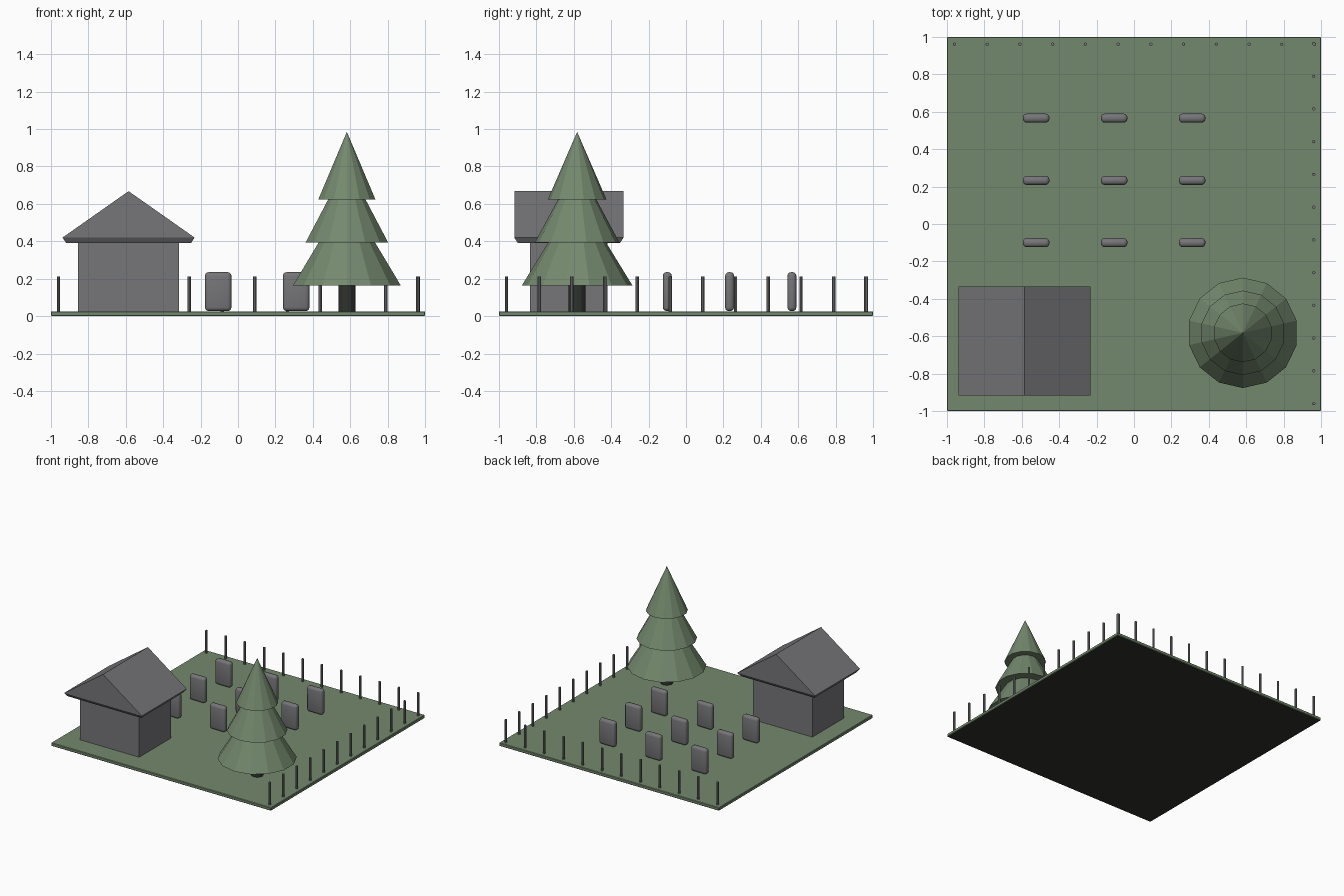
import bpy, bmesh
from mathutils import Matrix

if "Cube" in bpy.data.objects:
    bpy.data.objects.remove(bpy.data.objects["Cube"])


def material(name, rgb):
    m = bpy.data.materials.new(name)
    m.diffuse_color = (*rgb, 1)
    m.use_nodes = True
    m.node_tree.nodes["Principled BSDF"].inputs["Base Color"].default_value = m.diffuse_color
    return m


GREEN = material("muted green", (0.175, 0.25, 0.155))
GREY = material("stone grey", (0.18, 0.177, 0.186))
DARK = material("dark bark", (0.028, 0.032, 0.026))


def finish(name, bm, *mats):
    bmesh.ops.recalc_face_normals(bm, faces=bm.faces)
    me = bpy.data.meshes.new(name)
    bm.to_mesh(me)
    bm.free()
    for m in mats:
        me.materials.append(m)
    ob = bpy.data.objects.new(name, me)
    bpy.context.collection.objects.link(ob)
    return ob


def box(name, lo, hi, mat, bevel=0.0, segments=1):
    bm = bmesh.new()
    size = [b - a for a, b in zip(lo, hi)]
    mid = [(a + b) / 2 for a, b in zip(lo, hi)]
    bmesh.ops.create_cube(bm, size=1, matrix=Matrix.Translation(mid) @ Matrix.Diagonal((*size, 1)))
    if bevel:
        bmesh.ops.bevel(bm, geom=bm.edges[:], offset=bevel, segments=segments,
                        profile=0.5, affect='EDGES')
    return finish(name, bm, mat)


def cone(name, x, y, z0, z1, r0, r1, sides, mat):
    bm = bmesh.new()
    bmesh.ops.create_cone(bm, cap_ends=True, segments=sides, radius1=r0, radius2=r1,
                          depth=z1 - z0, matrix=Matrix.Translation((x, y, (z0 + z1) / 2)))
    bmesh.ops.remove_doubles(bm, verts=bm.verts, dist=1e-5)
    return finish(name, bm, mat)


# Ground slab with a dark underside
ground = box("ground", (-1, -1, 0), (1, 1, 0.026), GREEN, 0.004)
ground.data.materials.append(DARK)
for p in ground.data.polygons:
    if p.normal.z < -0.9:
        p.material_index = 1

# House body
HX, HY = -0.585, -0.626
box("house_walls", (HX - 0.27, HY - 0.207, 0.024), (HX + 0.27, HY + 0.207, 0.4), GREY)

# Gable roof: tapered underside rim, eave rim, ridge
bm = bmesh.new()


def rim(hx, hy, z):
    return [bm.verts.new((HX + sx * hx, HY + sy * hy, z))
            for sx, sy in ((-1, -1), (1, -1), (1, 1), (-1, 1))]


low, eave = rim(0.335, 0.274, 0.392), rim(0.353, 0.292, 0.42)
front, back = [bm.verts.new((HX, HY + s * 0.292, 0.668)) for s in (-1, 1)]
bm.faces.new(low)
for i in range(4):
    j = (i + 1) % 4
    bm.faces.new((low[i], low[j], eave[j], eave[i]))
bm.faces.new((eave[0], eave[1], front))
bm.faces.new((eave[2], eave[3], back))
bm.faces.new((eave[1], eave[2], back, front))
bm.faces.new((eave[3], eave[0], front, back))
finish("house_roof", bm, GREY)

# Pine tree
TX, TY = 0.582, -0.582
cone("tree_trunk", TX, TY, 0.024, 0.2, 0.046, 0.046, 12, DARK)
for i, (z, h, r) in enumerate(((0.165, 0.48, 0.295), (0.394, 0.42, 0.226), (0.623, 0.362, 0.157))):
    cone(f"tree_branches_{i + 1}", TX, TY, z, z + h, r, 0, 14, GREEN)

# Three by three standing stones with rounded edges
for r in range(3):
    for c in range(3):
        x, y = -0.523 + 0.417 * c, -0.1 + 0.333 * r
        s = box(f"headstone_{r * 3 + c + 1}", (x - 0.071, y - 0.024, 0.027),
                (x + 0.071, y + 0.024, 0.235), GREY, 0.02, 3)
        bpy.ops.object.select_all(action='DESELECT')
        s.select_set(True)
        bpy.context.view_layer.objects.active = s
        bpy.ops.object.shade_smooth_by_angle()

# Fence posts along the back and the right side
for i in range(12):
    t = -0.96 + 0.175 * i
    cone(f"back_fence_post_{i + 1}", t, 0.961, 0.024, 0.212, 0.009, 0.009, 8, GREY)
    cone(f"right_fence_post_{i + 1}", 0.961, t, 0.024, 0.212, 0.009, 0.009, 8, GREY)
